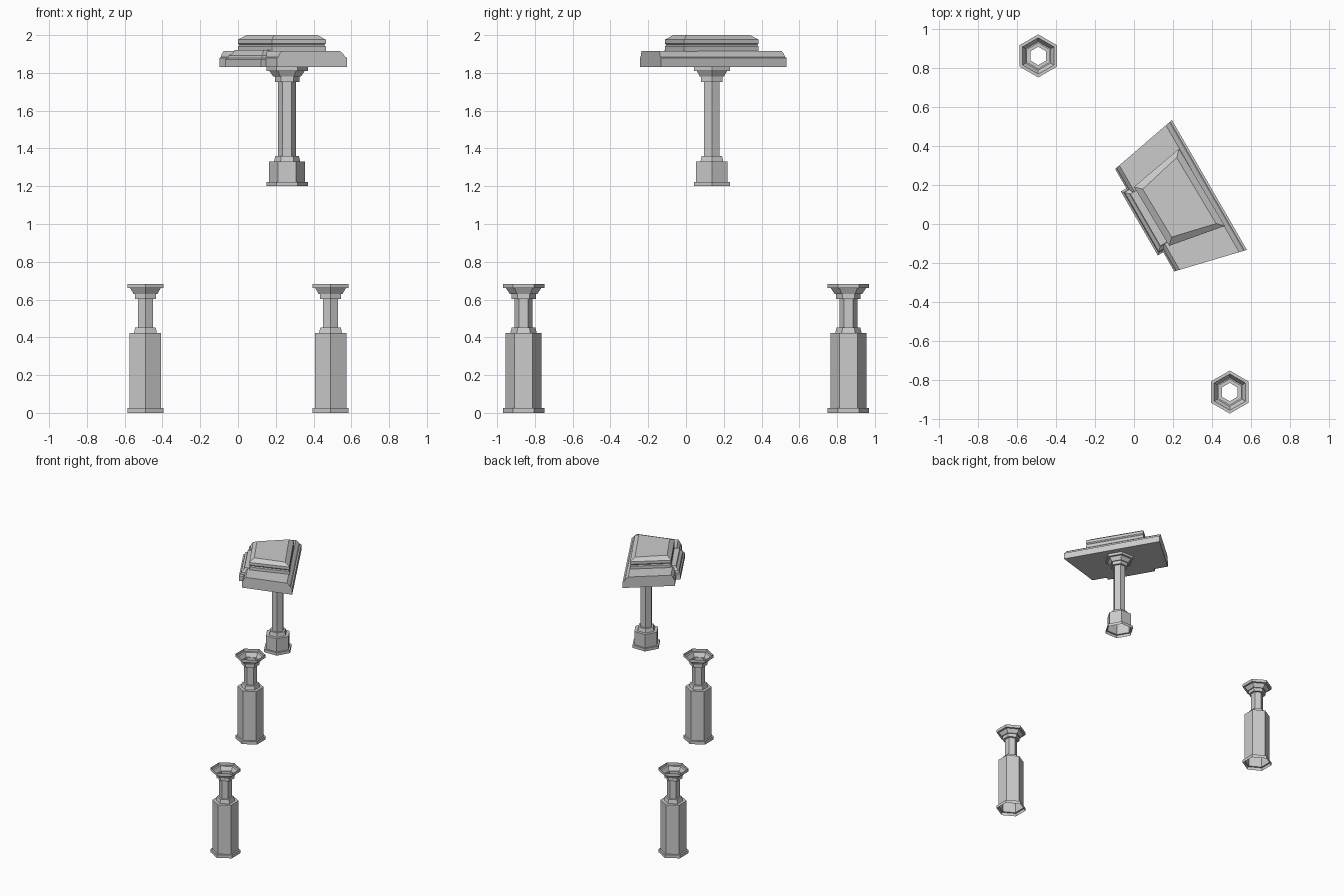
import bpy, bmesh
from math import sin, cos, pi, radians

if "Cube" in bpy.data.objects:
    bpy.data.objects.remove(bpy.data.objects["Cube"])

TURN = radians(-60)  # direction of the roof fragment's long axis


def finish(name, bm):
    bmesh.ops.recalc_face_normals(bm, faces=bm.faces)
    me = bpy.data.meshes.new(name)
    bm.to_mesh(me)
    bm.free()
    ob = bpy.data.objects.new(name, me)
    bpy.context.collection.objects.link(ob)
    return ob


def hex_column(name, profile, loc, turn):
    """Open-ended six-sided shell from (radius, z) pairs."""
    bm = bmesh.new()
    rings = [[bm.verts.new((r * cos(turn + i * pi / 3), r * sin(turn + i * pi / 3), z))
              for i in range(6)] for r, z in profile]
    for a, b in zip(rings, rings[1:]):
        for i in range(6):
            j = (i + 1) % 6
            bm.faces.new((a[i], a[j], b[j], b[i]))
    finish(name, bm).location = loc


def stack(name, rings):
    """Closed solid through four-cornered rings of (u, v, z)."""
    bm = bmesh.new()
    vs = [[bm.verts.new(p) for p in ring] for ring in rings]
    for a, b in zip(vs, vs[1:]):
        for i in range(4):
            j = (i + 1) % 4
            bm.faces.new((a[i], a[j], b[j], b[i]))
    bm.faces.new(vs[0])
    bm.faces.new(vs[-1])
    finish(name, bm).rotation_euler.z = TURN


def profile(base, foot, plinth, shaft):
    """Foot, plinth block, thin shaft and flared capital, from z = base."""
    z1 = base + foot
    z2 = z1 + plinth
    z3 = z2 + 0.03
    z4 = z3 + shaft
    return [(.11, base), (.11, z1), (.096, z1), (.096, z2), (.07, z2), (.062, z3),
            (.047, z3), (.047, z4), (.065, z4), (.065, z4 + .027), (.073, z4 + .027),
            (.093, z4 + .057), (.11, z4 + .057), (.11, z4 + .08)]


# Two tall-based broken posts on opposite sides
for side, tag in ((-1, "back"), (1, "front")):
    hex_column(tag + "_post", profile(0, .025, .398, .15),
               (side * .49, -side * .86, 0), pi / 2)

# Slender raised column carrying the roof fragment
hex_column("raised_column", profile(1.2, .023, .107, .393), (.26, .137, 0), 0)


# Wedge-ended roof slab with moulded long edges
def slab_ring(z, inner, outer):
    v0, v1 = .057 + inner, .434 - outer
    lo = lambda v: -.292 - (v - .057) * .19
    hi = lambda v: .313 + (v - .057) * .24
    return [(lo(v0), v0, z), (hi(v0), v0, z), (hi(v1), v1, z), (lo(v1), v1, z)]


stack("roof_slab", [slab_ring(*p) for p in (
    (1.83, 0, 0), (1.88, 0, 0), (1.885, .008, .012), (1.90, .014, .02), (1.917, .028, .04))])

# Stepped moulding projecting from the inner edge
stack("inner_moulding", [
    [(-.178 + d, .025 + d, z), (.2 - d, .025 + d, z), (.2 - d, .3, z), (-.178 + d, .3, z)]
    for z, d in ((1.83, 0), (1.872, 0), (1.878, .01), (1.893, .014), (1.905, .03), (1.922, .036))])

# Raised cap with chamfered top
cap = [(-.165, .095), (.187, .1), (.241, .398), (-.218, .392)]
signs = [(1, 1), (-1, 1), (-1, -1), (1, -1)]
stack("roof_cap", [
    [(u + su * d, v + sv * d, z) for (u, v), (su, sv) in zip(cap, signs)]
    for z, d in ((1.90, 0), (1.94, 0), (1.947, .006), (1.955, 0), (1.976, 0), (2.0, .033))])
